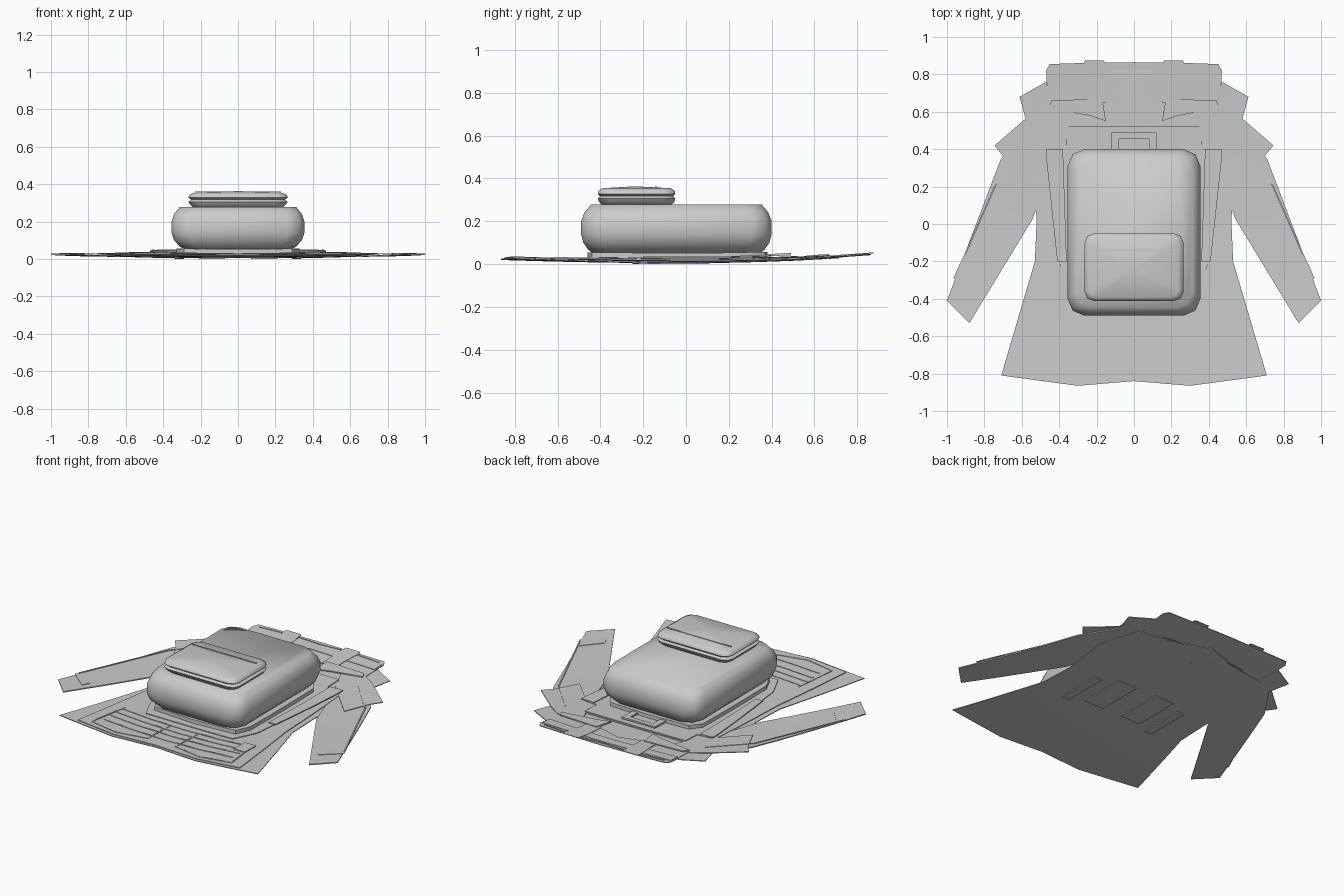
import bpy, bmesh
from mathutils import Vector

if "Cube" in bpy.data.objects:
    bpy.data.objects.remove(bpy.data.objects["Cube"])

grey = bpy.data.materials.new("plain grey")
grey.diffuse_color = (0.6, 0.6, 0.6, 1)
grey.use_nodes = True
grey.node_tree.nodes["Principled BSDF"].inputs["Base Color"].default_value = grey.diffuse_color


def finish(name, bm, angle=0.9):
    me = bpy.data.meshes.new(name)
    bmesh.ops.recalc_face_normals(bm, faces=bm.faces[:])
    bm.to_mesh(me)
    bm.free()
    me.materials.append(grey)
    ob = bpy.data.objects.new(name, me)
    bpy.context.collection.objects.link(ob)
    bpy.context.view_layer.objects.active = ob
    ob.select_set(True)
    bpy.ops.object.shade_smooth_by_angle(angle=angle)
    ob.select_set(False)
    return ob


def lie(x, y):
    """Height of the cloth where it sags in the middle and lifts at its ends."""
    return 0.004 + 0.012 * x * x + 0.02 * max(0, -y) ** 2 + 0.045 * max(0, y) ** 2


def sheet(name, pts, lift=0.0, thick=0.005):
    """Thin cloth panel that follows the sag of the garment."""
    bm = bmesh.new()
    f = bm.faces.new([bm.verts.new((x, y, 0)) for x, y in pts])
    f.normal_update()
    bmesh.ops.triangulate(bm, faces=[f])
    for i in range(-5, 6):
        for axis in ((1, 0, 0), (0, 1, 0)):
            bmesh.ops.bisect_plane(bm, geom=bm.verts[:] + bm.edges[:] + bm.faces[:],
                                   plane_co=Vector(axis) * i * 0.17, plane_no=axis)
    top = bmesh.ops.extrude_face_region(bm, geom=bm.faces[:])["geom"]
    raised = {v for v in top if isinstance(v, bmesh.types.BMVert)}
    for v in bm.verts:
        v.co.z = lie(v.co.x, v.co.y) + lift + (thick if v in raised else 0)
    return finish(name, bm)


def whole(half):
    """Complete a right half outline, listed from hem to top, with its mirror."""
    return half + [(-x, y) for x, y in reversed(half) if x > 0]


def pair(name, pts, lift=0.0, thick=0.005):
    sheet("right_" + name, pts, lift, thick)
    sheet("left_" + name, [(-x, y) for x, y in reversed(pts)], lift, thick)


def seam(name, pts, lift, both=True, height=None):
    """Raised stitch line."""
    for side in ((1, -1) if both else (1,)):
        for (ax, ay), (bx, by) in zip(pts, pts[1:]):
            a, b = Vector((ax * side, ay)), Vector((bx * side, by))
            n = Vector((a.y - b.y, b.x - a.x)).normalized() * 0.004
            bm = bmesh.new()
            low, high = [], []
            for p in (a + n, b + n, b - n, a - n):
                z = lie(p.x, p.y) + lift if height is None else height
                low.append(bm.verts.new((p.x, p.y, z)))
                high.append(bm.verts.new((p.x, p.y, z + 0.004)))
            bm.faces.new(low)
            bm.faces.new(high)
            for i in range(4):
                j = (i + 1) % 4
                bm.faces.new((low[i], low[j], high[j], high[i]))
            finish(name, bm)


def loft(name, rings, peak=None):
    """Stack of chamfered rectangles: z, half width, y min, y max, chamfer."""
    bm = bmesh.new()
    loops = []
    for z, w, y0, y1, c in rings:
        k = 0.3 * c
        pts = [(w, y0 + c), (w, y1 - c), (w - k, y1 - k), (w - c, y1),
               (c - w, y1), (k - w, y1 - k), (-w, y1 - c), (-w, y0 + c),
               (k - w, y0 + k), (c - w, y0), (w - c, y0), (w - k, y0 + k)]
        loops.append([bm.verts.new((x, y, z)) for x, y in pts])
    n = len(loops[0])
    for a, b in zip(loops, loops[1:]):
        for i in range(n):
            j = (i + 1) % n
            bm.faces.new((a[i], a[j], b[j], b[i]))
    bm.faces.new(loops[0])
    if peak:
        tip = bm.verts.new(peak)
        for i in range(n):
            bm.faces.new((loops[-1][i], loops[-1][(i + 1) % n], tip))
    else:
        bm.faces.new(loops[-1])
    return finish(name, bm)


# Backpack body, pocket and its lid
loft("backpack", [
    (0.048, 0.27, -0.43, 0.34, 0.08), (0.065, 0.31, -0.455, 0.365, 0.09),
    (0.10, 0.342, -0.48, 0.39, 0.09), (0.14, 0.355, -0.49, 0.40, 0.09),
    (0.20, 0.355, -0.49, 0.40, 0.09), (0.24, 0.342, -0.475, 0.385, 0.09),
    (0.277, 0.312, -0.445, 0.355, 0.08)])
loft("pocket_base", [
    (0.275, 0.24, -0.39, -0.07, 0.05), (0.29, 0.255, -0.405, -0.055, 0.05),
    (0.305, 0.265, -0.412, -0.05, 0.05), (0.318, 0.25, -0.40, -0.06, 0.05)])
loft("pocket_lid", [
    (0.316, 0.25, -0.40, -0.06, 0.05), (0.328, 0.265, -0.412, -0.05, 0.05),
    (0.342, 0.262, -0.408, -0.053, 0.05), (0.354, 0.235, -0.39, -0.07, 0.04)],
    peak=(0, -0.24, 0.363))
seam("pocket_zip", [(-0.23, -0.14), (0.23, -0.14)], 0, False, 0.357)
seam("pack_piping", [(0.315, 0.25), (0.315, -0.28), (0.29, -0.40)], 0, True, 0.264)

# Grab handle lying behind the pack
pair("handle_arm", [(0.08, 0.36), (0.12, 0.36), (0.12, 0.49), (0.08, 0.49)], 0.026, 0.01)
sheet("handle_grip", [(-0.12, 0.455), (0.12, 0.455), (0.12, 0.49), (-0.12, 0.49)], 0.027, 0.01)

# Coat body and the inner and upper layers
sheet("coat_body", whole([
    (0, -0.84), (0.30, -0.865), (0.71, -0.81), (0.53, -0.20), (0.52, 0.03),
    (0.56, 0.35), (0.47, 0.60), (0.16, 0.65), (0, 0.52)]))
sheet("coat_front", whole([
    (0, -0.83), (0.30, -0.85), (0.58, -0.81), (0.50, -0.22), (0.47, 0.40),
    (0.35, 0.52), (0, 0.52)]), 0.007)
sheet("pack_back_panel", whole([
    (0, -0.50), (0.31, -0.50), (0.38, -0.35), (0.45, 0.39), (0.36, 0.40),
    (0.36, 0.52), (0, 0.52)]), 0.015)
sheet("pack_mount", whole([
    (0, -0.46), (0.29, -0.44), (0.33, -0.35), (0.33, 0.30), (0.28, 0.37), (0, 0.38)]), 0.022, 0.024)

# Sleeves, upper arm caps and cuffs
pair("sleeve", [(0.88, -0.53), (1.0, -0.41), (0.715, 0.34), (0.56, 0.57),
                (0.44, 0.60), (0.47, 0.24), (0.54, 0.03)], 0.002, 0.007)
pair("arm_cap", [(0.69, 0.35), (0.745, 0.42), (0.56, 0.58), (0.47, 0.64),
                 (0.30, 0.64), (0.38, 0.45), (0.62, 0.20)], 0.008)
pair("cuff", [(0.845, -0.39), (0.965, -0.29), (0.93, -0.21), (0.82, -0.34)], 0.009, 0.003)

# Neck lining, collar, hood panel and shoulder wings
sheet("neck_lining", whole([(0, 0.50), (0.15, 0.51), (0.17, 0.66), (0, 0.715)]), 0.0, 0.005)
pair("collar", [(0.15, 0.55), (0.24, 0.58), (0.46, 0.62), (0.44, 0.66),
                (0.17, 0.67)], 0.013, 0.007)
sheet("hood_panel", whole([
    (0, 0.70), (0.16, 0.65), (0.46, 0.63), (0.47, 0.82), (0.45, 0.855),
    (0.30, 0.86), (0, 0.865)]), 0.004)
pair("shoulder_wing", [(0.44, 0.60), (0.57, 0.53), (0.612, 0.68), (0.47, 0.76)], 0.001)
sheet("hood_band", whole([(0, 0.76), (0.46, 0.74), (0.46, 0.815), (0, 0.825)]), 0.010, 0.003)
pair("shoulder_strap", [(0.15, 0.65), (0.25, 0.64), (0.25, 0.72), (0.27, 0.86),
                        (0.26, 0.875), (0.16, 0.875), (0.15, 0.80)], 0.011, 0.004)

# Side straps and hem tab
pair("side_strap", [(0.36, -0.20), (0.41, -0.20), (0.47, 0.36), (0.47, 0.40),
                    (0.38, 0.40)], 0.023, 0.006)
sheet("hem_tab", [(0.40, -0.615), (0.48, -0.615), (0.48, -0.50), (0.40, -0.50)], 0.013, 0.006)

# Padding under the back
pair("inner_pad", [(0.07, -0.20), (0.21, -0.20), (0.21, 0.11), (0.07, 0.11)], -0.0045, 0.008)
pair("outer_pad", [(0.29, -0.25), (0.34, -0.25), (0.34, 0.05), (0.29, 0.05)], -0.005, 0.008)

# Stitch lines on hem, sleeves and hood
for y in (-0.55, -0.61, -0.67, -0.74):
    seam("hem_seam", [(0, y), (0.25, y + 0.01), (0.46, y + 0.03)], 0.0115)
seam("hem_pocket_seam", [(0.10, -0.56), (0.10, -0.78), (0.30, -0.82), (0.50, -0.78), (0.46, -0.50)], 0.0115)
seam("sleeve_seam", [(0.95, -0.27), (0.70, 0.30), (0.50, 0.52)], 0.0115)
seam("hood_seam", [(0, 0.84), (0.2, 0.85), (0.43, 0.83)], 0.009)
